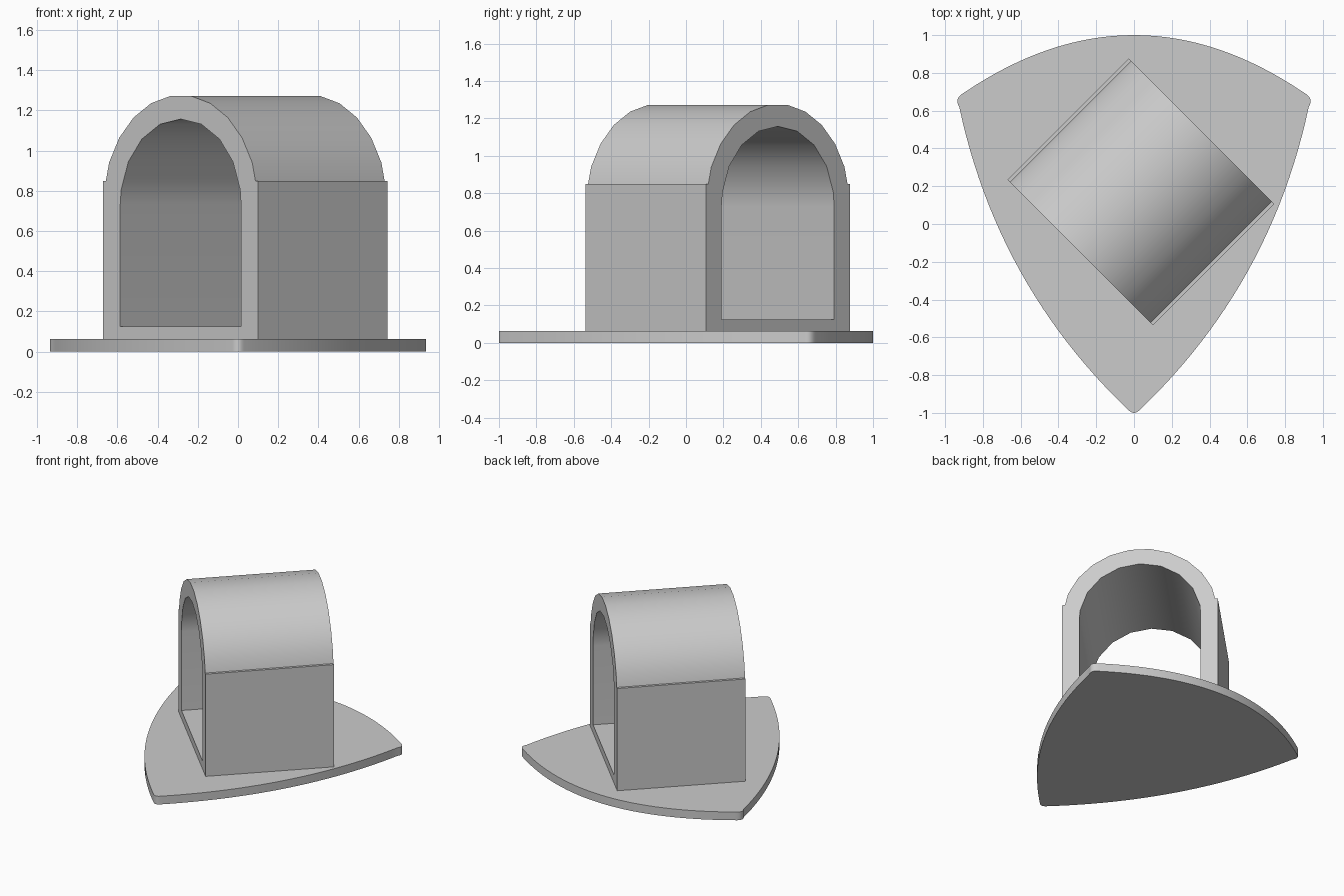
import bpy, bmesh
from math import sin, cos, pi, radians
from mathutils import Vector

if "Cube" in bpy.data.objects:
    bpy.data.objects.remove(bpy.data.objects["Cube"], do_unlink=True)

grey = bpy.data.materials.new("plain_grey")
grey.use_nodes = True
colour = (0.6, 0.6, 0.6, 1)
grey.diffuse_color = colour
grey.node_tree.nodes["Principled BSDF"].inputs["Base Color"].default_value = colour


def prism(name, loops, depth):
    """Fill closed 3D loops (later ones are holes) and extrude them by depth."""
    bm = bmesh.new()
    for loop in loops:
        verts = [bm.verts.new(p) for p in loop]
        for a, b in zip(verts, verts[1:] + verts[:1]):
            bm.edges.new((a, b))
    bmesh.ops.triangle_fill(bm, use_beauty=True, edges=bm.edges[:])
    ext = bmesh.ops.extrude_face_region(bm, geom=bm.faces[:], use_keep_orig=True)
    moved = [g for g in ext["geom"] if isinstance(g, bmesh.types.BMVert)]
    bmesh.ops.translate(bm, verts=moved, vec=depth)
    bmesh.ops.recalc_face_normals(bm, faces=bm.faces[:])
    mesh = bpy.data.meshes.new(name)
    bm.to_mesh(mesh)
    bm.free()
    mesh.materials.append(grey)
    obj = bpy.data.objects.new(name, mesh)
    bpy.context.collection.objects.link(obj)
    bpy.ops.object.select_all(action='DESELECT')
    obj.select_set(True)
    bpy.context.view_layer.objects.active = obj
    bpy.ops.object.shade_smooth_by_angle(angle=radians(30))
    return obj


def bulge(a, b, sagitta, n):
    """Shallow curve from a to b, bulging to the right of its direction."""
    a, b = Vector(a), Vector(b)
    d = (b - a).normalized()
    out = Vector((d.y, -d.x))
    return [a.lerp(b, i / n) + out * sagitta * 4 * (i / n) * (1 - i / n)
            for i in range(n + 1)]


def corner(a, c, b, n=6):
    """Rounded corner between a and b, without its end points."""
    a, c, b = Vector(a), Vector(c), Vector(b)
    return [a.lerp(c, i / n).lerp(c.lerp(b, i / n), i / n) for i in range(1, n)]


# Base plate: three bulging sides with rounded corners
tip_r, tip_l = (0.03, -0.985), (-0.03, -0.985)
low_r, low_l = (0.925, 0.62), (-0.925, 0.62)
top_r, top_l = (0.9, 0.695), (-0.9, 0.695)
outline = (bulge(tip_r, low_r, 0.142, 24)
           + corner(low_r, (0.955, 0.665), top_r)
           + bulge(top_r, top_l, 0.305, 32)
           + corner(top_l, (-0.955, 0.665), low_l)
           + bulge(low_l, tip_l, 0.142, 24)
           + corner(tip_l, (0, -1.015), tip_r))
prism("base_plate", [[(p.x, p.y, 0) for p in outline]], (0, 0, 0.063))

# Tunnel: square walls, slightly narrower round roof, arched opening right through
half_w, length, axis_z = 0.545, 0.909, 0.732
floor_z, ledge_z, ledge_x = 0.062, 0.85, 0.526
outer = [(-half_w, floor_z), (half_w, floor_z), (half_w, ledge_z), (ledge_x, ledge_z)]
outer += [(half_w * sin(radians(t)), axis_z + half_w * cos(radians(t)))
          for t in (67.5 - 15 * i for i in range(10))]
outer += [(-ledge_x, ledge_z), (-half_w, ledge_z)]

r_in = 0.425
inner = [(-r_in, 0.125), (r_in, 0.125), (r_in, axis_z)]
inner += [(r_in * sin(radians(t)), axis_z + r_in * cos(radians(t)))
          for t in range(80, -81, -20)]
inner += [(-r_in, axis_z)]

tunnel = prism("arched_tunnel",
               [[(x, -length / 2, z) for x, z in loop] for loop in (outer, inner)],
               (0, length, 0))
tunnel.rotation_euler.z = -pi / 4
tunnel.location = (0.036, 0.17, 0)
